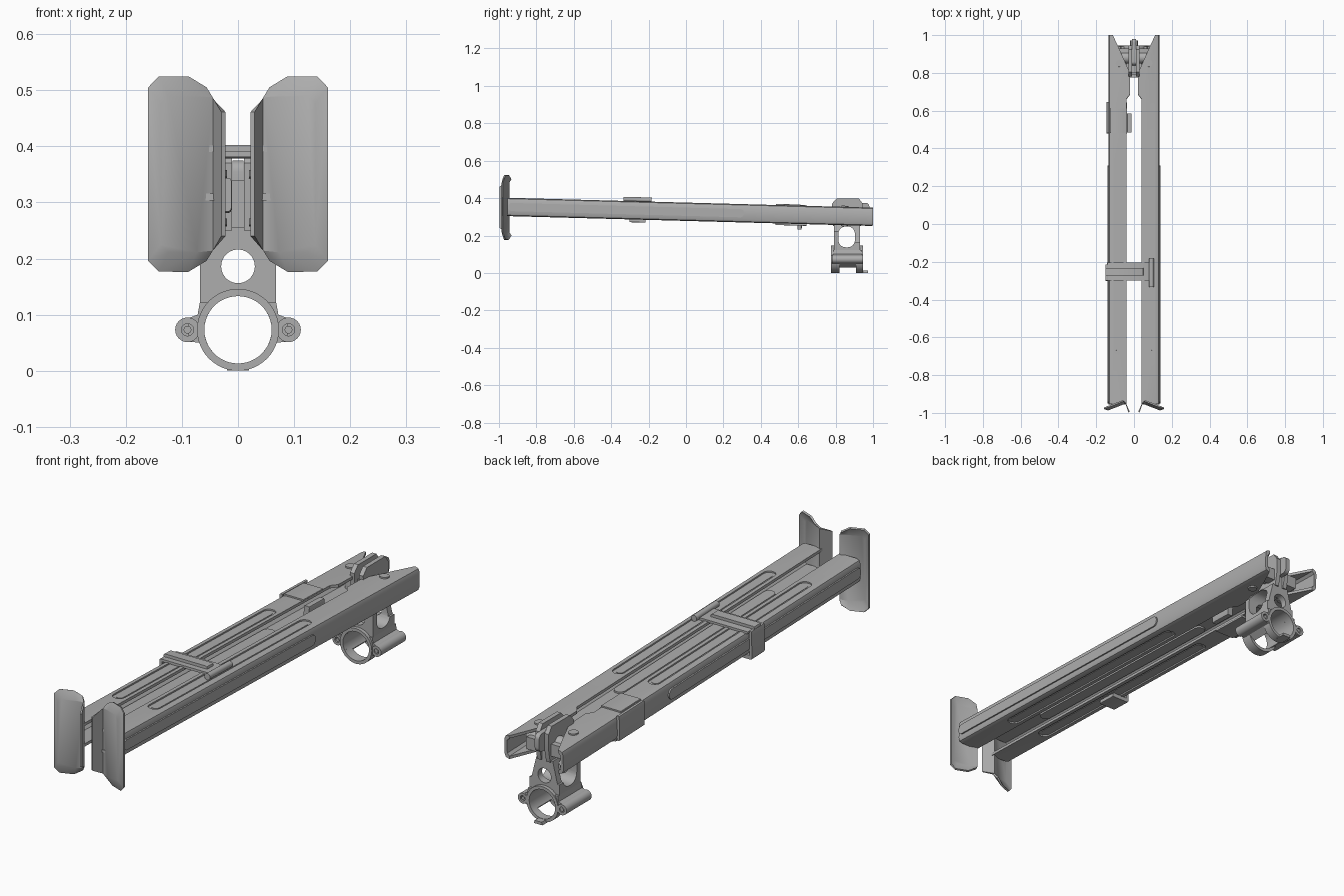
import bpy, bmesh, math
from mathutils import Matrix, Vector

if "Cube" in bpy.data.objects:
    bpy.data.objects.remove(bpy.data.objects["Cube"])

GREY = (0.42, 0.42, 0.42, 1)
steel = bpy.data.materials.new("steel grey")
steel.use_nodes = True
steel.diffuse_color = GREY
steel.node_tree.nodes["Principled BSDF"].inputs["Base Color"].default_value = GREY

# Legs slope slightly down towards the hinge
TILT = Matrix.Translation((0, 0, 0.327)) @ Matrix.Rotation(-0.027, 4, 'X')


def finish(name, bm, matrix=None):
    bmesh.ops.recalc_face_normals(bm, faces=bm.faces)
    me = bpy.data.meshes.new(name)
    bm.to_mesh(me)
    bm.free()
    if matrix:
        me.transform(matrix)
    me.materials.append(steel)
    ob = bpy.data.objects.new(name, me)
    bpy.context.collection.objects.link(ob)
    return ob


def prism(name, pts, axis, a, b, matrix=None):
    """Extrude a 2D outline along an axis from a to b."""
    place = {'x': lambda p, q, d: (d, p, q), 'y': lambda p, q, d: (p, d, q),
             'z': lambda p, q, d: (p, q, d)}[axis]
    bm = bmesh.new()
    lo = [bm.verts.new(place(*p, a)) for p in pts]
    hi = [bm.verts.new(place(*p, b)) for p in pts]
    bm.faces.new(lo)
    bm.faces.new(hi)
    n = len(pts)
    for i in range(n):
        j = (i + 1) % n
        bm.faces.new((lo[i], lo[j], hi[j], hi[i]))
    return finish(name, bm, matrix)


def rounded(p0, p1, q0, q1, r, seg=6):
    """Rounded rectangle outline."""
    pts = []
    for k, (cp, cq) in enumerate([(p1 - r, q1 - r), (p0 + r, q1 - r), (p0 + r, q0 + r), (p1 - r, q0 + r)]):
        for i in range(seg + 1):
            t = math.pi / 2 * (k + i / seg)
            pts.append((cp + r * math.cos(t), cq + r * math.sin(t)))
    return pts


def circle(p, q, r, n=40):
    return [(p + r * math.cos(2 * math.pi * i / n), q + r * math.sin(2 * math.pi * i / n)) for i in range(n)]


def activate(ob):
    bpy.ops.object.select_all(action='DESELECT')
    ob.select_set(True)
    bpy.context.view_layer.objects.active = ob


def cut(ob, *cutters):
    for c in cutters:
        mod = ob.modifiers.new("cut", 'BOOLEAN')
        mod.operation, mod.solver, mod.object = 'DIFFERENCE', 'EXACT', c
        activate(ob)
        bpy.ops.object.modifier_apply(modifier=mod.name)
        bpy.data.objects.remove(c)
    return ob


def box(name, x, y, z, r=0.004, matrix=None):
    return prism(name, rounded(*x, *z, r, 2), 'y', *y, matrix)


def mirrored(ob, name):
    me = ob.data.copy()
    me.transform(Matrix.Scale(-1, 4, Vector((1, 0, 0))))
    me.flip_normals()
    twin = bpy.data.objects.new(name, me)
    bpy.context.collection.objects.link(twin)


# Leg: sheet channel open towards the middle
half = [(0.02, 0.037), (0.02, 0.049), (0.117, 0.049), (0.13, 0.044), (0.135, 0.031)]
inner = [(0.123, 0.027), (0.113, 0.037)]
outline = half + [(x, -z) for x, z in reversed(half)] + [(x, -z) for x, z in reversed(inner)] + inner
leg = prism("left_leg", outline, 'y', -0.955, 1.0)
cut(leg,
    prism("c", [(-.1, -1.1), (.04, -1.1), (.04, .66), (.018, .69), (-.1, .69)], 'z', -.2, .2),
    prism("c", [(0, .78), (.018, .79), (.075, .92), (.122, 1.02), (0, 1.02)], 'z', -.2, .2))
# Pressed grooves on the top and bottom flanges
for z0, z1 in ((0.043, 0.06), (-0.06, -0.043)):
    cut(leg, prism("c", rounded(.056, .108, -.69, .345, .0255), 'z', z0, z1))
leg.data.transform(TILT)
parts = [(leg, "right_leg")]
for side, z0, z1 in (("top", .03, .0375), ("bottom", -.0375, -.03)):
    rib = prism("left_leg_inner_rib_" + side, rounded(.058, .106, -.685, .34, .0235), 'z', z0, z1, TILT)
    parts.append((rib, "right_leg_inner_rib_" + side))
    step = prism("left_groove_step_" + side, rounded(.066, .098, -.675, .33, .0155), 'z',
                 math.copysign(.041, z0), math.copysign(.045, z0), TILT)
    parts.append((step, "right_groove_step_" + side))
ridge = prism("left_leg_side_ridge", rounded(-.95, .31, -.022, .022, .02), 'x', .121, .141, TILT)
parts.append((ridge, "right_leg_side_ridge"))

# Foot: slanted dished plate with an inner flange
MID = 0.3505
panel = [(.045, .215), (.075, .212), (.125, .212), (.138, .225)]
rim = [(.058, .198), (.09, .178), (.142, .178), (.16, .197)]


def slant(x, z, back):
    return (x, -0.947 - (x - 0.045) * 0.39 + back, z)


bm = bmesh.new()
loops = []
for loop, back in ((panel, 0), (rim, 0.016)):
    full = loop + [(x, 2 * MID - z) for x, z in reversed(loop)]
    loops.append([bm.verts.new(slant(x, z, back)) for x, z in full])
pan, edge = loops
bm.faces.new(pan)
for i in range(7):
    bm.faces.new((pan[i], pan[i + 1], edge[i + 1], edge[i]))
flange = [bm.verts.new((.026, -.996, z)) for z in (.24, .461)]
bm.faces.new((pan[0], pan[7], flange[1], flange[0]))
foot = finish("left_foot", bm)
mod = foot.modifiers.new("sheet", 'SOLIDIFY')
mod.thickness, mod.offset = 0.008, 0
activate(foot)
bpy.ops.object.modifier_apply(modifier=mod.name)
parts.append((foot, "right_foot"))

# Hinge bolt heads through each leg
bolt = prism("left_hinge_bolt", circle(.078, .85, .019, 24), 'z', -.055, .055, TILT)
parts.append((bolt, "right_hinge_bolt"))
barrel = prism("left_pivot_barrel", circle(.88, .31, .03, 24), 'x', .02, .1)
parts.append((barrel, "right_pivot_barrel"))

# Clamp ears with bolts
ear = prism("left_clamp_ear", circle(.09, .073, .022, 24), 'y', .78, .945)
cut(ear, prism("c", circle(.09, .073, .011, 20), 'y', .77, .79),
    prism("c", circle(.09, .073, .011, 20), 'y', .935, .96))
web = prism("left_ear_web", [(.045, .122), (.068, .122), (.072, .1), (.088, .094), (.088, .052), (.07, .05), (.045, .03)],
            'y', .785, .94)
cut(web, prism("c", circle(0, .073, .06), 'y', .7, 1.1))
pin = prism("left_ear_bolt", circle(.09, .073, .007, 16), 'y', .782, .943)
parts += [(ear, "right_clamp_ear"), (web, "right_ear_web"), (pin, "right_ear_bolt")]

for ob, twin in parts:
    mirrored(ob, twin)

# Barrel clamp rings
for name, y0, y1 in (("front_clamp_ring", .775, .82), ("rear_clamp_ring", .91, .945)):
    ring = prism(name, circle(0, .073, .073, 48), 'y', y0, y1)
    cut(ring, prism("c", circle(0, .073, .06, 48), 'y', .7, 1.1))
prism("clamp_lip", [(-.02, 0), (.02, 0), (.016, .012), (-.016, .012)], 'y', .93, .972)

# Clamp body: cross window and round eye
body = prism("clamp_body", [(-.068, .095), (.068, .095), (.068, .222), (.04, .255), (-.04, .255), (-.068, .222)],
             'y', .79, .93)
cut(body, prism("c", circle(0, .073, .06, 48), 'y', .7, 1.1),
    prism("c", rounded(.815, .903, .137, .248, .038), 'x', -.2, .2),
    prism("c", circle(0, .186, .03), 'y', .7, 1.1))
for s in (-1, 1):
    cut(body, prism("c", [(s * .034, .27), (s * .06, .165), (s * .1, .165), (s * .1, .27)], 'y', .87, 1))

# Hinge post with forked top
cheek = [(.785, .25), (.935, .25), (.945, .3), (.945, .37), (.925, .397), (.805, .397), (.78, .37)]
for name, x0, x1 in (("left_fork_cheek", .011, .03), ("right_fork_cheek", -.03, -.011)):
    prism(name, cheek, 'x', x0, x1)
box("post_core", (-.012, .012), (.8, .93), (.25, .34))
prism("post_latch", rounded(.84, .98, .3, .375, .02), 'x', -.01, .01)
box("hinge_spreader", (-.085, .085), (.89, .93), (.275, .325))

# Retaining clip wrapped over the right leg
box("clip_top", (-.142, .1), (-.30, -.205), (.046, .056), .003, TILT)
box("clip_top_rib", (-.152, .05), (-.275, -.235), (.05, .068), .008, TILT)
box("clip_side", (-.152, -.14), (-.30, -.215), (-.06, .056), .004, TILT)
box("clip_bottom", (-.15, -.07), (-.30, -.215), (-.064, -.047), .004, TILT)
prism("clip_hook", circle(.092, .058, .013, 16), 'y', -.335, -.185, TILT)

# Sliding sleeve and catch on the right leg
box("sleeve_top", (-.128, -.036), (.48, .61), (.047, .055), .003, TILT)
box("sleeve_side", (-.145, -.132), (.48, .645), (-.052, .052), .004, TILT)
box("sleeve_bottom", (-.128, -.036), (.48, .645), (-.058, -.047), .003, TILT)
box("sleeve_catch", (-.037, -.012), (.485, .585), (-.03, .03), .005, TILT)
prism("sleeve_stud", circle(-.085, .61, .011, 16), 'z', -.078, -.05, TILT)

for ob in [o for o in bpy.context.collection.objects if o.type == 'MESH']:
    activate(ob)
    bpy.ops.object.shade_smooth_by_angle(angle=math.radians(32))
